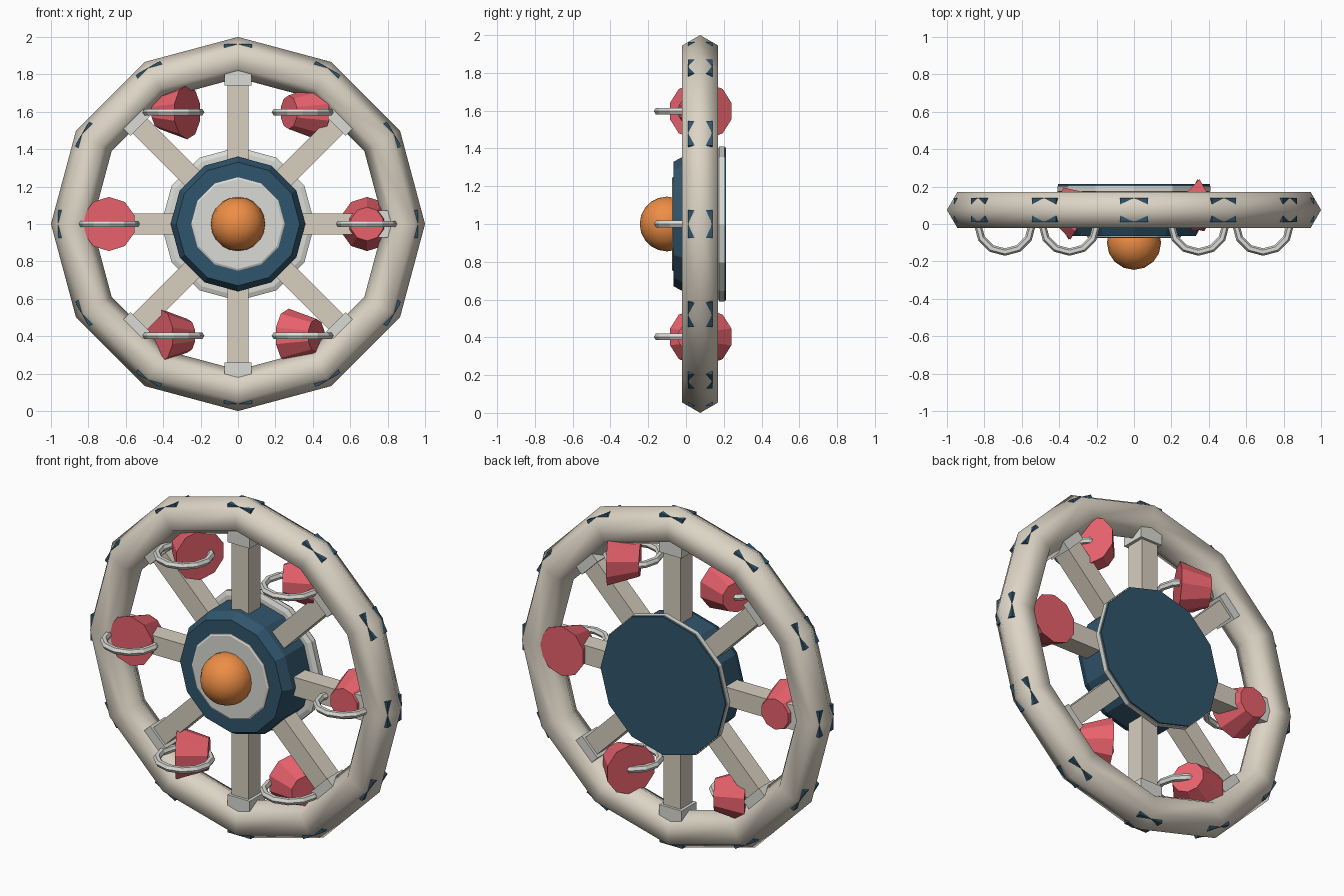
import bpy, bmesh
from math import pi, sin, cos, radians
from mathutils import Matrix, Vector

if "Cube" in bpy.data.objects:
    bpy.data.objects.remove(bpy.data.objects["Cube"])

CZ = 1.0     # axle height
CY = 0.075   # rim centre plane


def mat(name, c):
    m = bpy.data.materials.new(name)
    m.diffuse_color = (*c, 1)
    m.use_nodes = True
    m.node_tree.nodes["Principled BSDF"].inputs["Base Color"].default_value = m.diffuse_color
    return m


TAN = mat("tan", (0.72, 0.66, 0.56))
SPOKE = mat("spoke_tan", (0.68, 0.62, 0.52))
PALE = mat("pale", (0.70, 0.71, 0.66))
NAVY = mat("navy", (0.03, 0.09, 0.15))
PINK = mat("pink", (0.80, 0.12, 0.15))
ORANGE = mat("orange", (0.85, 0.27, 0.06))


def finish(name, bm, material, smooth=False):
    bmesh.ops.recalc_face_normals(bm, faces=bm.faces)
    me = bpy.data.meshes.new(name)
    bm.to_mesh(me)
    bm.free()
    me.materials.append(material)
    for p in me.polygons:
        p.use_smooth = smooth
    ob = bpy.data.objects.new(name, me)
    bpy.context.collection.objects.link(ob)
    return ob


def lathe(name, profile, n, material):
    """Stacked (radius, y) rings about the axle, capped at both ends."""
    bm = bmesh.new()
    rings = [[bm.verts.new((r * cos(2 * pi * i / n), y, CZ + r * sin(2 * pi * i / n)))
              for i in range(n)] for r, y in profile]
    for a, b in zip(rings, rings[1:]):
        for i in range(n):
            j = (i + 1) % n
            bm.faces.new((a[i], a[j], b[j], b[i]))
    bm.faces.new(rings[0])
    bm.faces.new(rings[-1])
    return finish(name, bm, material)


def torus(name, R, r, n, k, matrix, material, smooth=False):
    bm = bmesh.new()
    g = [[bm.verts.new(matrix @ Vector(((R + r * cos(2 * pi * j / k)) * cos(2 * pi * i / n),
                                        (R + r * cos(2 * pi * j / k)) * sin(2 * pi * i / n),
                                        r * sin(2 * pi * j / k))))
          for j in range(k)] for i in range(n)]
    for i in range(n):
        for j in range(k):
            a, b = (i + 1) % n, (j + 1) % k
            bm.faces.new((g[i][j], g[a][j], g[a][b], g[i][b]))
    return finish(name, bm, material, smooth)


def radial_box(name, angle, r0, r1, width, depth, material):
    """Box reaching from radius r0 to r1 along one direction of the wheel."""
    bm = bmesh.new()
    m = (Matrix.Translation((0, CY, CZ)) @ Matrix.Rotation(-angle, 4, 'Y')
         @ Matrix.Translation(((r0 + r1) / 2, 0, 0))
         @ Matrix.Diagonal((r1 - r0, depth, width, 1)))
    bmesh.ops.create_cube(bm, size=1, matrix=m)
    return finish(name, bm, material)


# Rim: twelve-sided ring with hexagonal section
torus("rim", 0.89, 0.11, 12, 6,
      Matrix.Translation((0, CY, CZ)) @ Matrix.Rotation(pi / 2, 4, 'X'), TAN, True)

# Plates sunk into each rim corner
for i in range(12):
    radial_box(f"rim_plate_{i}", radians(30 * i), 0.90, 0.963, 0.15, 0.13, NAVY)

# Spokes with end brackets
for i in range(8):
    a = radians(45 * i)
    radial_box(f"spoke_{i}", a, 0.2, 0.80, 0.11, 0.11, SPOKE)
    radial_box(f"spoke_bracket_{i}", a, 0.74, 0.83, 0.145, 0.14, PALE)

# Hub drum, front disc, back flange and back cover
lathe("hub_drum", [(0.33, -0.065), (0.36, -0.01), (0.36, 0.18)], 12, NAVY)
lathe("hub_front_disc", [(0.24, -0.075), (0.25, -0.07), (0.25, -0.05)], 12, PALE)
lathe("hub_back_flange", [(0.385, 0.165), (0.41, 0.175), (0.41, 0.203)], 12, PALE)
lathe("hub_back_cover", [(0.405, 0.19), (0.405, 0.213)], 12, NAVY)

# Hub cap ball
bm = bmesh.new()
bmesh.ops.create_uvsphere(bm, u_segments=16, v_segments=10, radius=0.145,
                          matrix=Matrix.Translation((0, -0.1, CZ)))
finish("hub_ball", bm, ORANGE, True)

# Cups and their horizontal hoops
for i in range(6):
    a = radians(60 * i)
    x, z = 0.69 * cos(a), CZ + 0.69 * sin(a)
    axis = Vector((-sin(a), -cos(a), 0))   # points to the narrow end
    rot = axis.to_track_quat('Z', 'Y').to_matrix().to_4x4()
    bm = bmesh.new()
    bmesh.ops.create_cone(bm, cap_ends=True, segments=10, radius1=0.145, radius2=0.09,
                          depth=0.17, matrix=Matrix.Translation((x, CY + 0.003, z)) @ rot)
    finish(f"cup_{i}", bm, PINK)
    torus(f"cup_hoop_{i}", 0.145, 0.02, 12, 6, Matrix.Translation((x, -0.005, z)), PALE)
